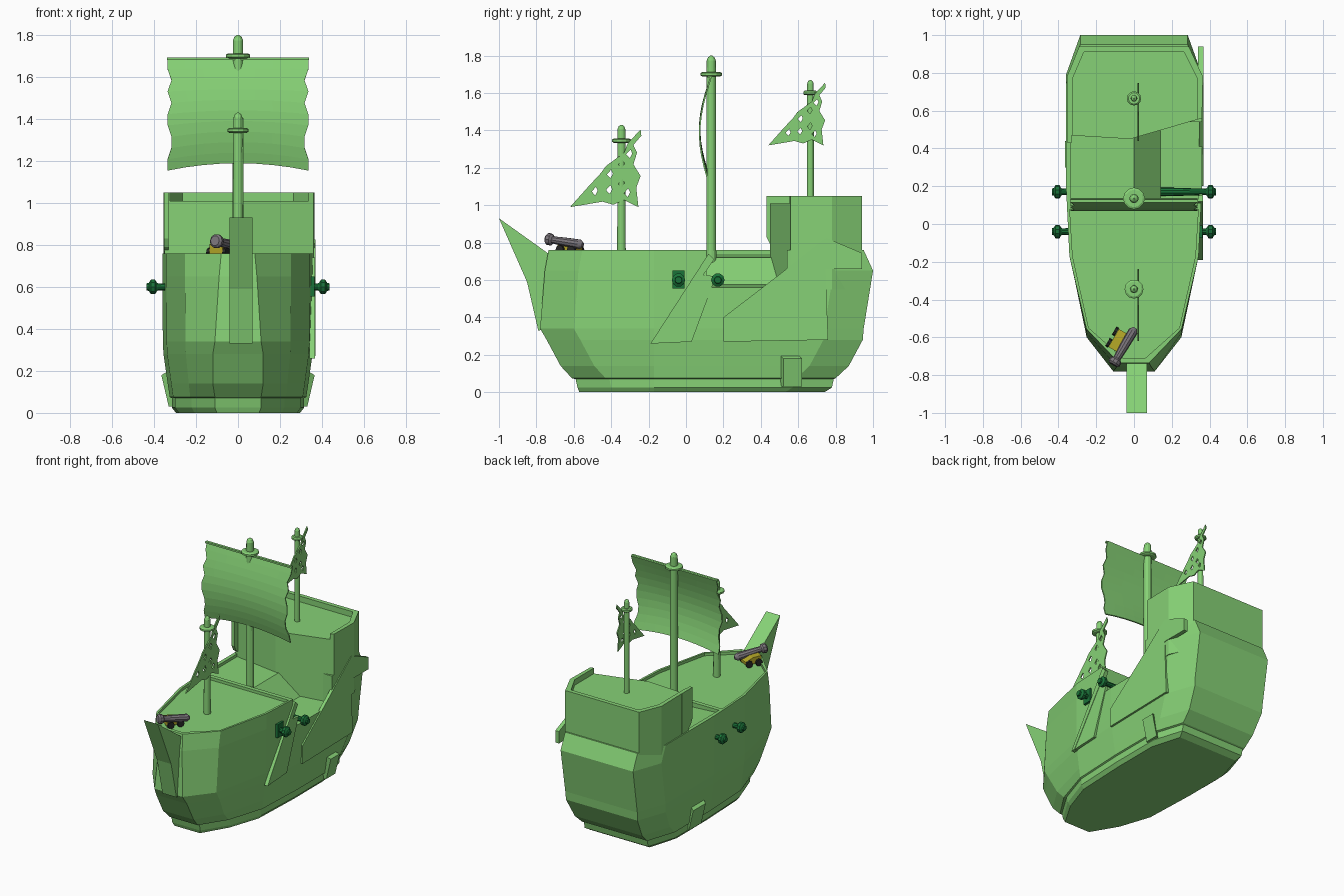
import bpy, bmesh, math
from mathutils import Vector, Matrix

if "Cube" in bpy.data.objects:
    bpy.data.objects.remove(bpy.data.objects["Cube"])


def mat(name, c):
    m = bpy.data.materials.new(name)
    m.diffuse_color = (*c, 1)
    m.use_nodes = True
    m.node_tree.nodes["Principled BSDF"].inputs["Base Color"].default_value = m.diffuse_color
    return m


GREEN = mat("green", (0.24, 0.64, 0.18))
DARK = mat("dark_green", (0.01, 0.17, 0.04))
YELLOW = mat("yellow", (0.45, 0.38, 0.02))
BLACK = mat("black", (0.02, 0.02, 0.02))
GREY = mat("grey", (0.2, 0.18, 0.2))


def finish(name, bm, m=GREEN, normals=True):
    if normals:
        bmesh.ops.recalc_face_normals(bm, faces=bm.faces[:])
    me = bpy.data.meshes.new(name)
    bm.to_mesh(me)
    bm.free()
    ob = bpy.data.objects.new(name, me)
    bpy.context.collection.objects.link(ob)
    me.materials.append(m)
    return ob


def loft(name, rings, m=GREEN):
    """Closed solid through rings of equal point count."""
    bm = bmesh.new()
    vs = [[bm.verts.new(p) for p in r] for r in rings]
    n = len(vs[0])
    for a, b in zip(vs, vs[1:]):
        for i in range(n):
            j = (i + 1) % n
            bm.faces.new((a[i], a[j], b[j], b[i]))
    bm.faces.new(vs[0])
    bm.faces.new(vs[-1])
    return finish(name, bm, m)


def slab_x(name, yz, x0, x1, m=GREEN):
    return loft(name, [[(x, y, z) for y, z in yz] for x in (x0, x1)], m)


def slab_z(name, xy, z0, z1, m=GREEN):
    return loft(name, [[(x, y, z) for x, y in xy] for z in (z0, z1)], m)


def lathe(name, prof, origin, direction, m=GREEN, sides=10):
    """prof = (radius, distance along direction)."""
    q = Vector(direction).to_track_quat('Z', 'Y')
    o = Vector(origin)
    rings = [[o + q @ Vector((r * math.cos(2 * math.pi * k / sides),
                              r * math.sin(2 * math.pi * k / sides), t))
              for k in range(sides)] for r, t in prof]
    return loft(name, rings, m)


def cut(ob, cutter):
    mod = ob.modifiers.new("cut", 'BOOLEAN')
    mod.operation, mod.solver, mod.object = 'DIFFERENCE', 'EXACT', cutter
    bpy.context.view_layer.update()
    dg = bpy.context.evaluated_depsgraph_get()
    me = bpy.data.meshes.new_from_object(ob.evaluated_get(dg))
    ob.modifiers.clear()
    ob.data = me
    bpy.data.objects.remove(cutter)


# Hull: plan outlines stacked in height
def plan(w, yb, ye, nose, inset=0):
    half = [(nose, yb), (0.7 * w, yb + 0.18), (0.95 * w, -0.17), (w, 0.2),
            (w, ye - 0.21), (0.79 * w, ye)]
    half = [(x - inset, y) for x, y in half]
    return half + [(-x, y) for x, y in reversed(half)]


levels = [(0, .295, -.57, .74, .10), (.025, .315, -.58, .78, .11),
          (.07, .315, -.59, .79, .11), (.075, .325, -.61, .80, .11),
          (.14, .335, -.67, .87, .12), (.28, .355, -.745, .945, .12),
          (.34, .358, -.78, .95, .11), (.65, .36, -.755, 1.0, .09),
          (.76, .36, -.735, .95, .08)]
hull = loft("hull", [[(x, y, z) for x, y in plan(w, yb, ye, n)]
                     for z, w, yb, ye, n in levels])
# Sunken foredeck
cut(hull, slab_z("deck_cut", [(.06, -.71), (.24, -.55), (.325, -.17), (.34, .08),
                              (-.34, .08), (-.325, -.17), (-.24, -.55), (-.06, -.71)], .74, .95))
# Broken waist, sloping down to the open right side
waist = [(-.335, .95), (-.335, .74), (0, .72), (.14, .575), (.45, .555), (.45, .95)]
cut(hull, loft("waist_cut", [[(x, y, z) for x, z in waist] for y in (.11, .54)]))

# Torn planking on the right side
slab_x("stern_planking", [(.2, .27), (.2, .4), (.5, .63), (.74, .82), (.76, .28)], .345, .368)
slab_x("broken_plank", [(-.19, .26), (.03, .27), (.16, .62), (.06, .63)], .345, .363)
slab_x("edge_plank", [(-.19, .26), (-.16, .26), (.15, .71), (.12, .74)], .34, .366)
# Keel flare on both sides
for s in (-1, 1):
    loft("keel_flare", [[(s * .30, y, 0.03), (s * .33, y + .02, .03),
                         (s * .365, y + .02, .18), (s * .33, y, .2)]
                        for y in ((.28, .42) if s < 0 else (.5, .6))])

# Stem post
slab_x("stem_post", [(-1, .93), (-.72, .73), (-.72, .34), (-.79, .33), (-.85, .59)], -.04, .07)

# Stern castle with sunken deck
castle = [(-.35, .47), (-.02, .45), (.36, .56), (.365, .78), (.29, .94), (-.29, .94), (-.355, .78)]
stern = slab_z("stern_castle", castle, .55, 1.05)
cut(stern, slab_z("castle_cut", [(-.325, .3), (.335, .3), (.335, .77), (.265, .91),
                                 (-.265, .91), (-.325, .77)], 1.01, 1.2))
slab_x("stern_shoulder", [(.57, .66), (.75, .825), (.94, .745), (.94, .66)], .34, .368)
slab_x("castle_wall_left", [(.43, 1.05), (.55, 1.05), (.55, .72), (.45, .79), (.43, .83)], -.352, -.33)

# Masts with tops
for name, y, z0, z1, r, zr, rr in (("main_mast", .135, .6, 1.80, .027, 1.70, .058),
                                   ("fore_mast", -.345, .72, 1.43, .023, 1.345, .05),
                                   ("mizzen_mast", .665, .98, 1.67, .019, 1.60, .038)):
    lathe(name, [(r, z0), (r * .93, zr), (r * .9, z1 - r), (r * .65, z1 - r * .35), (r * .15, z1)],
          (0, y, 0), (0, 0, 1), sides=12)
    lathe(name + "_top", [(rr * .8, zr - .012), (rr, zr - .006), (rr, zr + .006), (rr * .8, zr + .012)],
          (0, y, 0), (0, 0, 1), sides=12)


def solidify(ob, t):
    md = ob.modifiers.new("thick", 'SOLIDIFY')
    md.thickness, md.offset = t, 0


# Square main sail, bellied forward with ragged sides
bm = bmesh.new()
NX, NZ = 8, 10
grid = []
for j in range(NZ + 1):
    v = j / NZ
    row = []
    for i in range(NX + 1):
        u = i / NX * 2 - 1
        side = .335 - (0.018 if j in (2, 3, 6, 8) else 0)
        z = 1.155 + .535 * v + (1 - v) * .035 * (1 - u * u)
        row.append(bm.verts.new((u * side, .135 - .062 * math.sin(math.pi * (.12 + .88 * v)) , z)))
    grid.append(row)
for j in range(NZ):
    for i in range(NX):
        bm.faces.new((grid[j][i], grid[j][i + 1], grid[j + 1][i + 1], grid[j + 1][i]))
solidify(finish("main_sail", bm), .008)
slab_x("main_sail_head", [(.115, 1.68), (.13, 1.68), (.13, 1.692), (.115, 1.692)], -.338, .338)

# Ragged triangular sails with holes
edge = [(0, 0), (.2, .03), (.45, .07), (.6, .03), (.75, .09), (.95, 0), (.92, .25), (.98, .4),
        (.88, .55), (.93, .7), (.88, .8), (.99, .92), (.98, 1), (.8, .82), (.75, .7), (.5, .53),
        (.43, .44), (.25, .26)]
holes = [(.35, .2), (.55, .22), (.56, .42), (.72, .3), (.72, .55), (.8, .18), (.83, .68)]


def torn_sail(name, y0, z0, w, h):
    bm = bmesh.new()
    loops = [edge] + [[(u - .05, v), (u, v - .05), (u + .035, v + .01), (u + .01, v + .06)]
                      for u, v in holes]
    edges = []
    for lp in loops:
        vs = [bm.verts.new((.022, y0 + u * w, z0 + v * h)) for u, v in lp]
        edges += [bm.edges.new((vs[k - 1], vs[k])) for k in range(len(vs))]
    bmesh.ops.triangle_fill(bm, edges=edges, use_beauty=True, normal=(1, 0, 0))
    solidify(finish(name, bm), .008)


torn_sail("fore_sail", -.62, .99, .385, .415)
torn_sail("mizzen_sail", .44, 1.32, .31, .335)

# Broadside guns and ports
gun = [(.022, 0), (.022, .07), (.017, .24), (.02, .245), (.036, .255), (.036, .275), (.02, .285), (.018, .295)]
for s in (-1, 1):
    for y in (-.04, .17):
        lathe("side_gun", gun, (s * .14, y, .6), (s, 0, 0), DARK)
        if s > 0 and y < 0:
            slab_x("gun_port", [(y - .033, .555), (y + .033, .555), (y + .033, .65), (y - .033, .65)],
                   .33, .3635, DARK)

# Loose deck gun on a wheeled carriage
a = Vector((0.0, -.56, .79))
d = Vector((-.11, -.185, .03))
L = d.length
lathe("deck_gun", [(.012, -.01), (.026, .01), (.024, .1), (.02, L - .04), (.032, L - .03),
                   (.034, L - .01), (.024, L)], a, d, GREY)
place = Matrix.Translation((-.08, -.625, .775)) @ Matrix.Rotation(math.radians(-30), 4, 'Z')
body = slab_x("gun_carriage", [(-.05, -.02), (.06, -.02), (.06, .0), (.01, .025), (-.05, .03)],
              -.035, .035, YELLOW)
body.matrix_world = place
for sx in (-1, 1):
    for y in (-.03, .04):
        w = lathe("carriage_wheel", [(.024, 0), (.024, .016)], (sx * .036, y, -.012), (sx, 0, 0), BLACK, 8)
        w.matrix_world = place
